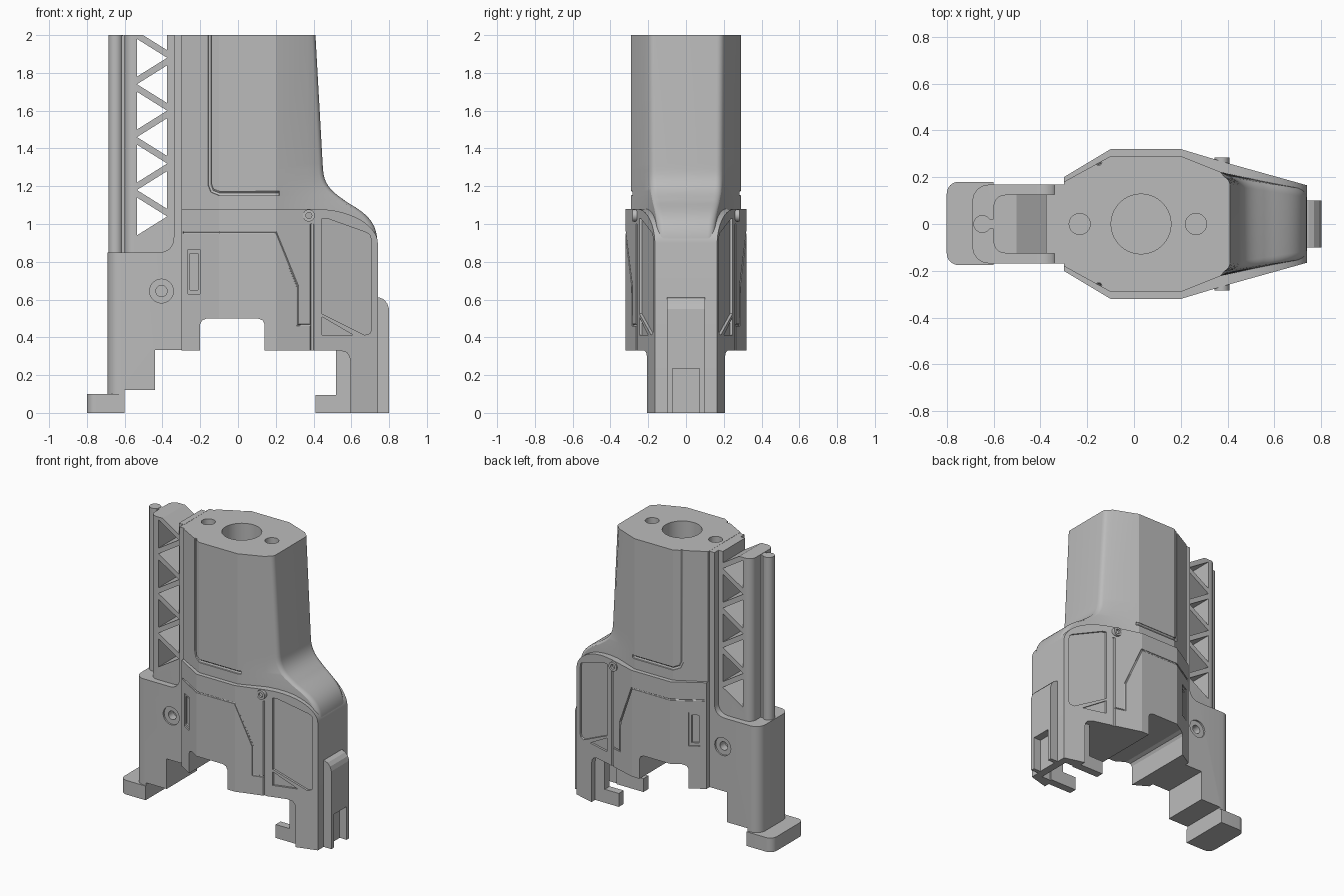
import bpy, bmesh, math
from mathutils import Vector
from mathutils.geometry import interpolate_bezier

if "Cube" in bpy.data.objects:
    bpy.data.objects.remove(bpy.data.objects["Cube"], do_unlink=True)

grey = bpy.data.materials.new("plain grey")
grey.use_nodes = True
grey.diffuse_color = (0.5, 0.5, 0.5, 1)
grey.node_tree.nodes["Principled BSDF"].inputs["Base Color"].default_value = (0.5, 0.5, 0.5, 1)
parts = []


def make(name, bm, keep=True):
    bmesh.ops.remove_doubles(bm, verts=bm.verts, dist=1e-5)
    bmesh.ops.recalc_face_normals(bm, faces=bm.faces)
    me = bpy.data.meshes.new(name)
    bm.to_mesh(me)
    bm.free()
    ob = bpy.data.objects.new(name, me)
    bpy.context.collection.objects.link(ob)
    if keep:
        parts.append(ob)
    return ob


def loft(name, rings, keep=True):
    """Closed solid through rings of equal length."""
    bm = bmesh.new()
    rows = [[bm.verts.new(p) for p in r] for r in rings]
    n = len(rows[0])
    for a, b in zip(rows, rows[1:]):
        for i in range(n):
            bm.faces.new((a[i], a[(i + 1) % n], b[(i + 1) % n], b[i]))
    bm.faces.new(rows[0])
    bm.faces.new(rows[-1])
    return make(name, bm, keep)


def plan(name, pts, z0, z1, keep=True):
    return loft(name, [[(x, y, z) for x, y in pts] for z in (z0, z1)], keep)


def side(name, pts, y0, y1, keep=True):
    return loft(name, [[(x, y, z) for x, z in pts] for y in (y0, y1)], keep)


def box(name, x0, x1, y0, y1, z0, z1, keep=True):
    return plan(name, [(x0, y0), (x1, y0), (x1, y1), (x0, y1)], z0, z1, keep)


def circle(cx, cy, r, n=40):
    return [(cx + r * math.cos(math.tau * i / n), cy + r * math.sin(math.tau * i / n)) for i in range(n)]


def combine(ob, cutter, op='DIFFERENCE'):
    mod = ob.modifiers.new("cut", 'BOOLEAN')
    mod.operation, mod.solver, mod.object = op, 'EXACT', cutter
    dg = bpy.context.evaluated_depsgraph_get()
    me = bpy.data.meshes.new_from_object(ob.evaluated_get(dg))
    ob.modifiers.clear()
    ob.data = me
    bpy.data.objects.remove(cutter, do_unlink=True)


def groove(ob, pts, r):
    """Cut a round groove along a path."""
    cu = bpy.data.curves.new("path", 'CURVE')
    cu.dimensions, cu.bevel_depth, cu.bevel_resolution, cu.use_fill_caps = '3D', r, 1, True
    sp = cu.splines.new('POLY')
    sp.points.add(len(pts) - 1)
    for p, q in zip(sp.points, pts):
        p.co = (*q, 1)
    tmp = bpy.data.objects.new("path", cu)
    bpy.context.collection.objects.link(tmp)
    me = bpy.data.meshes.new_from_object(tmp.evaluated_get(bpy.context.evaluated_depsgraph_get()))
    bm = bmesh.new()
    bm.from_mesh(me)
    bpy.data.objects.remove(tmp, do_unlink=True)
    combine(ob, make("groove_cutter", bm, False))


def mirrored(half):
    return half + [(x, -y) for x, y in reversed(half)]


def width(outline, x):
    """Half depth of an outline at x."""
    for (a, ya), (b, yb) in zip(outline, outline[1:]):
        if x <= b:
            break
    return ya + (yb - ya) * (x - a) / (b - a)


def recess(ob, pts, depth, outline, s):
    combine(ob, loft("recess_cutter", [[(x, s * (width(outline, x) + d), z) for x, z in pts]
                                       for d in (-depth, 0.06)], False))


def bezier(*pts):
    a, h1, h2, b = [Vector((x, 0, z)) for x, z in pts]
    return [(v.x, v.z) for v in interpolate_bezier(a, h1, h2, b, 12)]


# Upper housing: tapered tower flowing out into the shoulder
flare = [(0.41, 2), (0.448, 1.32)] + bezier((0.45, 1.29), (0.455, 1.19), (0.52, 1.16), (0.57, 1.12)) \
    + bezier((0.57, 1.12), (0.65, 1.07), (0.738, 1.03), (0.738, 0.9))[1:] + [(0.738, 0.52)]
upper = [(-0.3, 0.18), (-0.1, 0.29), (0.2, 0.29), (0.37, 0.222)]
rings = []
for xr, z in flare:
    w = 0.205 - 0.05 * (xr - 0.41) / 0.33
    arc = [(xr - 0.04 + 0.04 * math.cos(math.radians(a)), w - 0.04 + 0.04 * math.sin(math.radians(a)))
           for a in range(66, -1, -11)]
    rings.append([(x, y, z) for x, y in mirrored(upper + arc)])
tower = loft("upper_housing", rings)
for cx, r in ((0.03, 0.128), (-0.232, 0.045), (0.265, 0.045)):
    combine(tower, plan("hole_cutter", circle(cx, 0, r), 1.5, 2.1, False))
for s in (-1, 1):
    line = [(-0.15, 2.1), (-0.15, 1.21), (-0.138, 1.177), (-0.1, 1.162), (0.2, 1.162), (0.22, 1.162)]
    groove(tower, [(x, s * width(upper, x), z) for x, z in line], 0.013)

# Lower shroud with bottom cut-outs and the outer leg
shroud_half = [(-0.3, 0.2), (-0.1, 0.32), (0.2, 0.32), (0.4, 0.26), (0.74, 0.165)]
shroud = plan("lower_shroud", mirrored(shroud_half), -0.0, 1.3)
outline = [(-0.4, 0.33), (-0.2, 0.33), (-0.2, 0.47), (-0.19, 0.49), (-0.165, 0.5), (0.105, 0.5),
           (0.13, 0.49), (0.14, 0.47), (0.14, 0.33), (0.54, 0.33), (0.575, 0.32), (0.59, 0.3),
           (0.595, 0.27), (0.595, -0.1), (0.85, -0.1), (0.85, 0.9)] \
    + bezier((0.74, 0.9), (0.74, 0.98), (0.62, 1.08), (0.4, 1.08)) [0:] + [(-0.4, 1.08)]
combine(shroud, side("profile_cutter", outline, -0.5, 0.5, False), 'INTERSECT')
combine(shroud, box("channel_cutter", 0.55, 0.69, -0.12, 0.12, -0.1, 0.4, False))
window = [(0.445, 1.03), (0.47, 1.03), (0.68, 0.955), (0.7, 0.94), (0.706, 0.91),
          (0.706, 0.44), (0.698, 0.42), (0.67, 0.412), (0.445, 0.525)]
corner = [(0.445, 0.508), (0.61, 0.412), (0.445, 0.412)]
slot = [(-0.265, 0.63), (-0.2, 0.63), (-0.2, 0.865), (-0.265, 0.865)]
slot_core = [(-0.253, 0.65), (-0.212, 0.65), (-0.212, 0.845), (-0.253, 0.845)]
panel = [(-0.29, 0.955), (-0.1, 0.955), (0.2, 0.955), (0.315, 0.67), (0.315, 0.465), (0.385, 0.465)]
for s in (-1, 1):
    recess(shroud, window, 0.015, shroud_half, s)
    recess(shroud, corner, 0.015, shroud_half, s)
    recess(shroud, slot, 0.01, shroud_half, s)
    recess(shroud, slot_core, 0.025, shroud_half, s)
    groove(shroud, [(x, s * width(shroud_half, x), z) for x, z in panel], 0.007)
    groove(shroud, [(0.393, s * 0.265, 0.2), (0.393, s * 0.265, 1.0)], 0.012)
    # Screw boss with its socket
    boss = side("screw_boss", circle(0.375, 1.045, 0.032, 24), s * 0.2, s * 0.284)
    combine(boss, side("socket_cutter", circle(0.375, 1.045, 0.016, 16), s * 0.26, s * 0.3, False))
    # Inner leg lining and its hooked toe
    y0, y1 = sorted((s * 0.11, s * 0.165))
    box("leg_lining", 0.52, 0.62, y0, y1, 0, 0.4)
    box("leg_toe", 0.41, 0.53, y0, y1, 0, 0.095)

# End rib with a notch at its foot
rib = side("end_rib", [(0.72, 0), (0.8, 0), (0.8, 0.55), (0.79, 0.58), (0.77, 0.602), (0.745, 0.612),
                       (0.72, 0.612)], -0.1, 0.1)
combine(rib, box("notch_cutter", 0.745, 0.9, -0.072, 0.072, -0.1, 0.235, False))


def round_left(ob, x, r):
    """Round the vertical edges at the far left."""
    bm = bmesh.new()
    bm.from_mesh(ob.data)
    edges = [e for e in bm.edges if all(abs(v.co.x - x) < 1e-4 for v in e.verts)
             and abs(e.verts[0].co.y - e.verts[1].co.y) < 1e-4]
    bmesh.ops.bevel(bm, geom=edges, offset=r, segments=8, profile=0.5, affect='EDGES')
    bm.to_mesh(ob.data)
    bm.free()


# Side block stepping down to the foot, with a flange up the tower
block = side("side_block", [(-0.69, 0.1), (-0.6, 0.1), (-0.6, 0.12), (-0.44, 0.12), (-0.44, 0.332),
                            (-0.25, 0.332), (-0.25, 0.9), (-0.28, 0.9), (-0.28, 1.999), (-0.34, 1.999)]
             + bezier((-0.34, 0.93), (-0.34, 0.88), (-0.37, 0.85), (-0.42, 0.85)) + [(-0.69, 0.85)],
             -0.168, 0.168)
round_left(block, -0.69, 0.07)
for s in (-1, 1):
    for r, y in ((0.063, 0.156), (0.03, 0.1)):
        combine(block, side("bore_cutter", circle(-0.405, 0.645, r, 32), s * y, s * 0.25, False))
foot = box("foot", -0.8, -0.6, -0.175, 0.18, 0, 0.1)
round_left(foot, -0.8, 0.05)

# Truss tower with zigzag openings
truss = box("truss_tower", -0.6, -0.335, -0.125, 0.125, 0.84, 2)
round_left(truss, -0.6, 0.05)
for i in range(8):
    z = 2.02 - 0.14 * i
    base, tip = (-0.375, -0.535) if i % 2 == 0 else (-0.535, -0.375)
    combine(truss, side("truss_cutter", [(base, z + 0.1), (base, z - 0.1), (tip, z)], -0.3, 0.3, False))

# Guide rail: round bead on a thin web
plan("guide_rail", circle(-0.648, 0, 0.038, 24), 0.84, 2)
box("guide_web", -0.64, -0.59, -0.022, 0.022, 0.84, 1.998)

# One colour, soft curves with crisp facets
for ob in parts:
    ob.data.materials.clear()
    ob.data.materials.append(grey)
    for p in ob.data.polygons:
        p.material_index = 0
    bpy.ops.object.select_all(action='DESELECT')
    ob.select_set(True)
    bpy.context.view_layer.objects.active = ob
    bpy.ops.object.shade_smooth_by_angle(angle=0.27)
